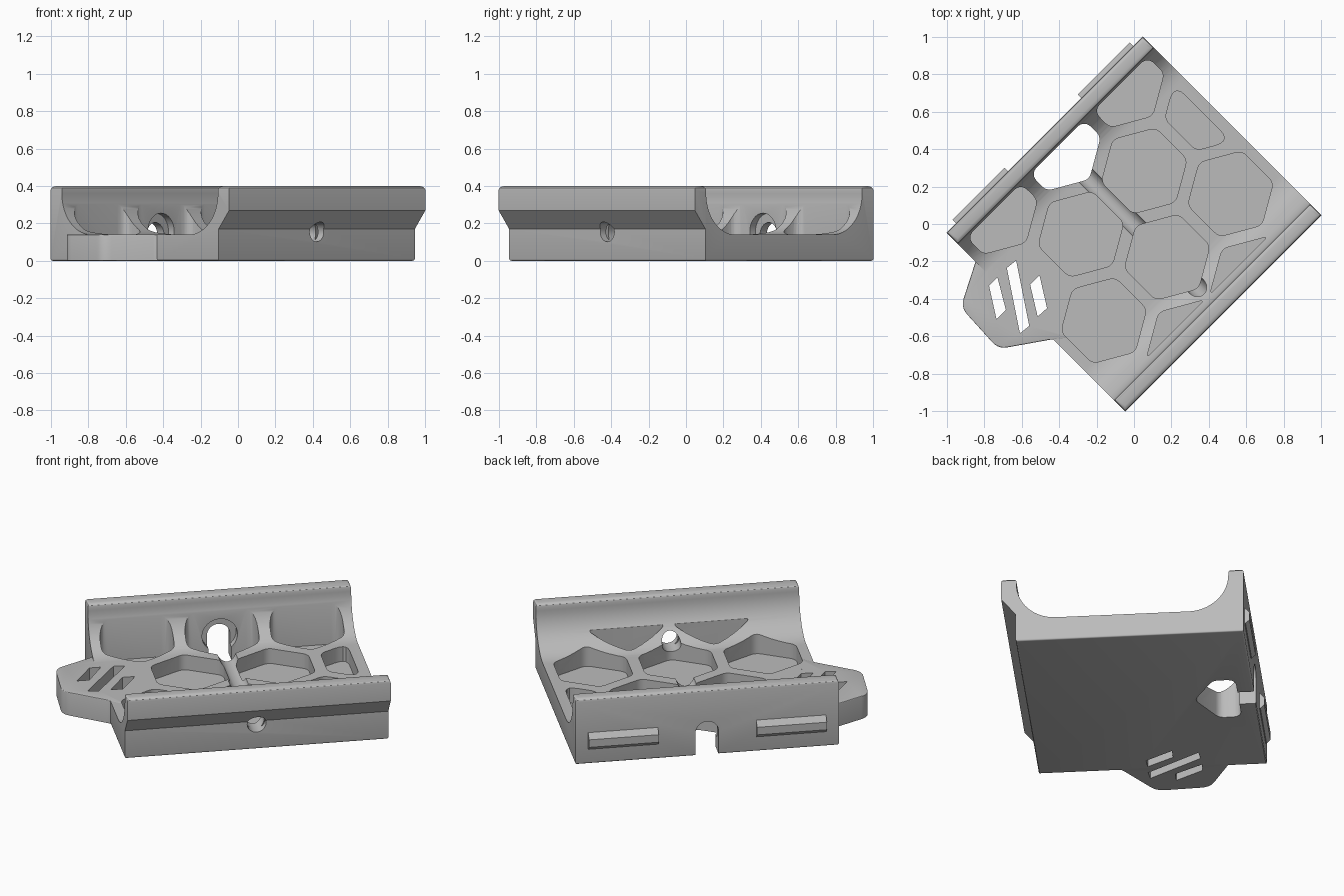
import bpy, bmesh, math
from mathutils import Matrix, Vector

if "Cube" in bpy.data.objects:
    bpy.data.objects.remove(bpy.data.objects["Cube"])

# The tray is built square to the axes, then turned 45 degrees at the end
TURN = Matrix.Rotation(math.radians(45), 4, 'Z')
grey = bpy.data.materials.new("grey plastic")
grey.diffuse_color = (0.5, 0.5, 0.5, 1)
grey.use_nodes = True
grey.node_tree.nodes["Principled BSDF"].inputs["Base Color"].default_value = grey.diffuse_color


def prism(name, outlines, place, bevel=None):
    """Extrude each (outline, low, high); place(a, b, h) gives a 3D point."""
    bm = bmesh.new()
    for pts, lo, hi in outlines:
        rings = [[bm.verts.new(place(a, b, h)) for a, b in pts] for h in (lo, hi)]
        bm.faces.new(rings[0])
        bm.faces.new(rings[1])
        n = len(pts)
        for i in range(n):
            j = (i + 1) % n
            bm.faces.new((rings[0][i], rings[0][j], rings[1][j], rings[1][i]))
    bmesh.ops.recalc_face_normals(bm, faces=bm.faces)
    if bevel:
        for size, rule in bevel:
            edges = [e for e in bm.edges if rule(e)]
            bmesh.ops.bevel(bm, geom=edges, offset=size, segments=3, profile=0.5,
                            affect='EDGES', clamp_overlap=True)
    me = bpy.data.meshes.new(name)
    bm.to_mesh(me)
    bm.free()
    ob = bpy.data.objects.new(name, me)
    bpy.context.collection.objects.link(ob)
    me.materials.append(grey)
    return ob


def up(a, b, h):
    return (a, b, h)


def along_x(a, b, h):
    return (h, a, b)


def along_y(a, b, h):
    return (a, h, b)


def boolean(ob, other, operation):
    mod = ob.modifiers.new("cut", 'BOOLEAN')
    mod.operation, mod.object, mod.solver = operation, other, 'EXACT'
    dg = bpy.context.evaluated_depsgraph_get()
    me = bpy.data.meshes.new_from_object(ob.evaluated_get(dg))
    ob.modifiers.clear()
    ob.data = me
    bpy.data.objects.remove(other)


def clip(pts, axis, limit, sign):
    """Keep the part of a convex outline where sign * (p[axis] - limit) <= 0."""
    out = []
    for i, p in enumerate(pts):
        q = pts[(i + 1) % len(pts)]
        dp, dq = sign * (p[axis] - limit), sign * (q[axis] - limit)
        if dp <= 0:
            out.append(p)
        if dp * dq < 0:
            out.append(p.lerp(q, dp / (dp - dq)))
    return out


def rounded(pts, r, steps=5):
    pts = [Vector(p) for p in pts]
    out = []
    for i, p in enumerate(pts):
        a, b = pts[i - 1] - p, pts[(i + 1) % len(pts)] - p
        t = min(r / math.tan(a.angle(b) / 2), a.length * .45, b.length * .45)
        s, e = p + a.normalized() * t, p + b.normalized() * t
        for k in range(steps + 1):
            f = k / steps
            out.append(s * (1 - f) ** 2 + p * 2 * f * (1 - f) + e * f * f)
    return out


def circle(cx, cy, r, n=32):
    return [(cx + r * math.cos(2 * math.pi * i / n),
             cy + r * math.sin(2 * math.pi * i / n)) for i in range(n)]


# Channel-shaped body: one wall straight outside, the other stepped in below
END, FLOOR, R = 0.742, 0.14, 0.22
arc = [math.pi / 2 * i / 14 for i in range(15)]
section = [(-.595, 0), (.675, 0), (.675, .4), (.59, .4)]
section += [(.37 + R * math.cos(t), .36 - R * math.sin(t)) for t in arc]
section += [(-.37 - R * math.sin(t), .36 - R * math.cos(t)) for t in arc]
section += [(-.59, .4), (-.675, .4), (-.675, .27), (-.595, .17)]


def both(e, test):
    return all(test(v.co) for v in e.verts)


def top_edge(e):
    return both(e, lambda c: c.z > .399)


def bottom_edge(e):
    return both(e, lambda c: c.z < .001)


tray = prism("tray", [(section, -END, END)], along_x,
             [(.022, top_edge), (.01, bottom_edge)])

# Tab on one end, with rounded outline and softened top rim
tab_outline = rounded([(-.66, .50), (-.735, .46), (-.97, .34), (-.985, .04),
                       (-.755, -.12), (-.66, -.20)], .09)
tab = prism("tab", [(tab_outline, .0006, FLOOR + .0006)], up,
            [(.015, lambda e: both(e, lambda c: c.z > .13 and c.x < -.67))])
boolean(tray, tab, 'UNION')

# Honeycomb pockets, clipped at walls and end; the middle one goes right through
PITCH, ROW, HEX = .479, .413, .237
cells = [(0, 2), (1, 2), (-1, 2), (.5, 1), (-.5, 1), (1.5, 1),
         (0, 0), (1, 0), (-1, 0), (.5, -1), (-.5, -1)]
pockets = []
for cu, cv in cells:
    u, v = cu * PITCH, -.251 + cv * ROW
    pts = [Vector((u + HEX * math.sin(k * math.pi / 3),
                   v + HEX * math.cos(k * math.pi / 3))) for k in range(6)]
    pts = clip(pts, 1, .582, 1)
    pts = clip(pts, 1, -.552, -1)
    if cu == 1.5:
        pts = clip(pts, 0, .68, 1)
    through = (cu, cv) == (0, 2)
    pockets.append((rounded(pts, .06), -.1 if through else .05, .6))

# Three slanted slots through the tab
to_local = TURN.to_2x2().transposed()
slots = [[(-.68, -.235), (-.63, -.195), (-.56, -.545), (-.61, -.585)],
         [(-.775, -.33), (-.73, -.285), (-.685, -.46), (-.735, -.51)],
         [(-.555, -.325), (-.505, -.275), (-.465, -.45), (-.515, -.495)]]
for s in slots:
    pockets.append(([to_local @ Vector(p) for p in s], -.1, .3))
boolean(tray, prism("pocket_cutter", pockets, up), 'DIFFERENCE')

# Cross drilling, counterbore and arched slot in the straight wall
boolean(tray, prism("drill", [(circle(0, .155, .053), -.8, .56)], along_y), 'DIFFERENCE')
boolean(tray, prism("counterbore", [(circle(0, .155, .1), .54, .625)], along_y), 'DIFFERENCE')
arch = [(.065 * math.cos(math.pi * i / 16), .14 + .065 * math.sin(math.pi * i / 16))
        for i in range(17)] + [(-.065, -.1), (.065, -.1)]
boolean(tray, prism("arch_cutter", [(arch, .53, .75)], along_y), 'DIFFERENCE')

# Two clip rails on the outside of the straight wall
rail = [(.66, .09), (.68, .09), (.702, .112), (.702, .158), (.675, .19), (.66, .19)]
rails = prism("clip_rails", [(rail, -.67, -.277), (rail, .277, .67)], along_x)

for ob in (tray, rails):
    ob.data.transform(TURN)
    bpy.ops.object.select_all(action='DESELECT')
    ob.select_set(True)
    bpy.context.view_layer.objects.active = ob
    bpy.ops.object.shade_smooth_by_angle(angle=math.radians(30))
